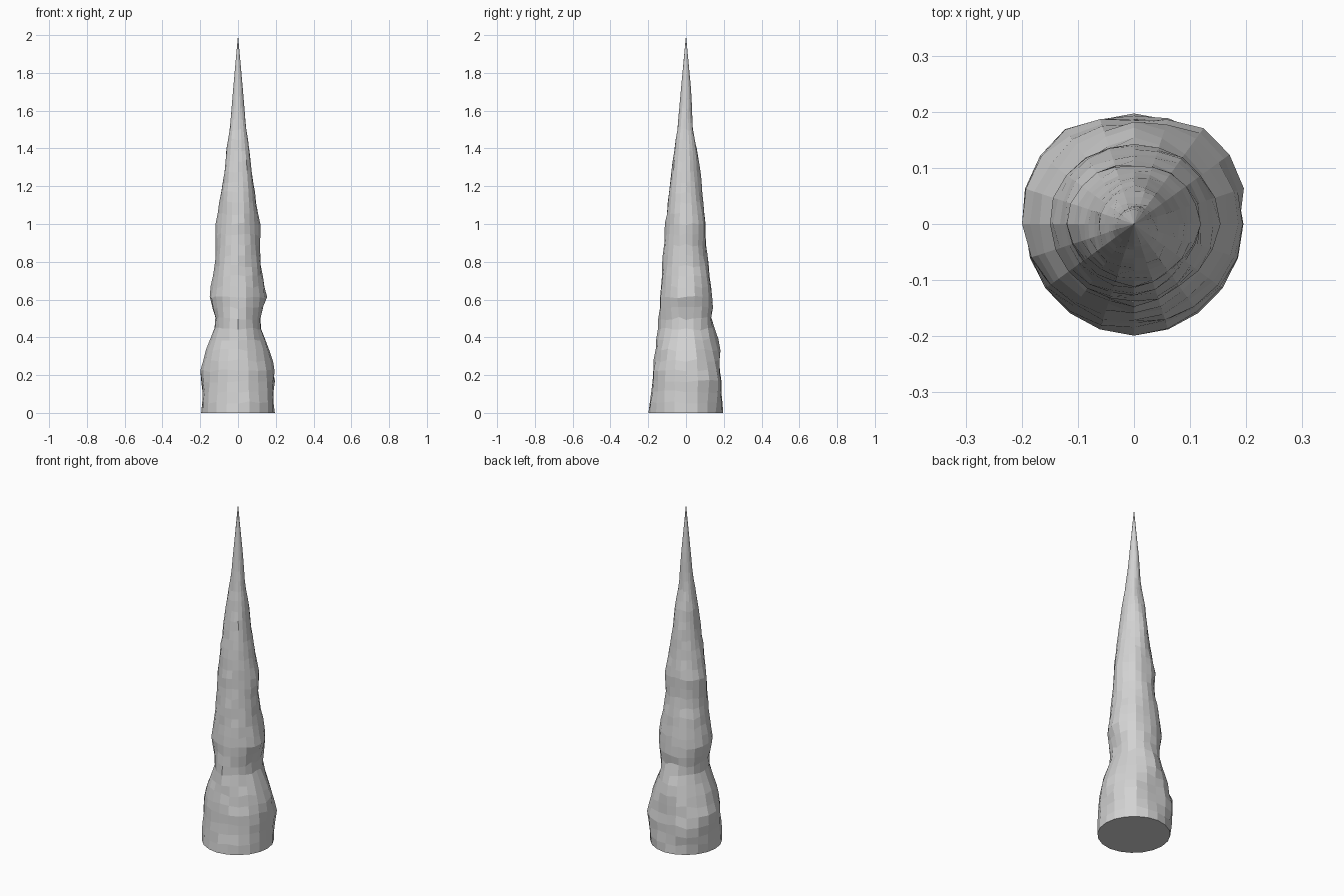
import bpy, bmesh, math, random

if "Cube" in bpy.data.objects:
    bpy.data.objects.remove(bpy.data.objects["Cube"])

random.seed(4)
SEGS, RINGS, HEIGHT = 20, 36, 2.0

# Radius profiles (height, radius) for the different sides of the spike
side = [(0, .195), (.11, .188), (.22, .197), (.35, .165), (.43, .125), (.5, .118),
        (.62, .154), (.75, .125), (.86, .117), (1, .12), (1.06, .107), (1.3, .068),
        (1.4, .06), (1.5, .043), (1.7, .027), (2, 0)]
back = [(0, .197), (.22, .182), (.35, .18), (.5, .135), (.56, .142), (.7, .128),
        (.9, .105), (1, .105), (1.33, .07), (1.5, .036), (1.7, .028), (2, 0)]
front = [(0, .199), (.5, .145), (1, .11), (1.3, .075), (1.5, .046), (1.7, .028), (2, 0)]
back_corner = [(0, .193), (.17, .217), (.31, .177), (.44, .138), (.6, .148), (.72, .14),
               (.87, .108), (1, .115), (1.12, .09), (1.3, .068), (1.4, .062),
               (1.53, .036), (1.7, .027), (2, 0)]
front_corner = [(0, .195), (.2, .185), (.33, .163), (.45, .126), (.6, .141), (.75, .129),
                (.9, .11), (1.1, .1), (1.3, .08), (1.45, .06), (1.58, .038), (2, 0)]
# every 45 degrees, counter-clockwise from +x
around = [side, back_corner, back, back_corner, side, front_corner, front, front_corner]


def sample(profile, z):
    for (z0, r0), (z1, r1) in zip(profile, profile[1:]):
        if z <= z1:
            return r0 + (r1 - r0) * (z - z0) / (z1 - z0)
    return 0.0


def radius(angle, z):
    t = angle / (math.pi / 4)
    i = int(t)
    f = t - i
    return sample(around[i % 8], z) * (1 - f) + sample(around[(i + 1) % 8], z) * f


# Rocky spike: stacked rings closing in a point
bm = bmesh.new()
rings = []
for k in range(RINGS):
    z = HEIGHT * k / RINGS
    ring = []
    for s in range(SEGS):
        a = 2 * math.pi * s / SEGS
        r = radius(a, z)
        zz = z
        if 0 < k < 30:
            r *= 1 + random.uniform(-.025, .02)
            zz += random.uniform(-.008, .008)
        ring.append(bm.verts.new((r * math.cos(a), r * math.sin(a), zz)))
    rings.append(ring)
for lo, hi in zip(rings, rings[1:]):
    for s in range(SEGS):
        n = (s + 1) % SEGS
        bm.faces.new((lo[s], lo[n], hi[n], hi[s]))
tip = bm.verts.new((0, 0, HEIGHT))
for s in range(SEGS):
    bm.faces.new((rings[-1][s], rings[-1][(s + 1) % SEGS], tip))
bm.faces.new(rings[0][::-1])  # flat base

mesh = bpy.data.meshes.new("rock_spike")
bm.to_mesh(mesh)
bm.free()
stone = bpy.data.materials.new("light grey stone")
stone.diffuse_color = (.65, .65, .65, 1)
stone.use_nodes = True
stone.node_tree.nodes["Principled BSDF"].inputs["Base Color"].default_value = stone.diffuse_color
mesh.materials.append(stone)
bpy.context.collection.objects.link(bpy.data.objects.new("rock_spike", mesh))
